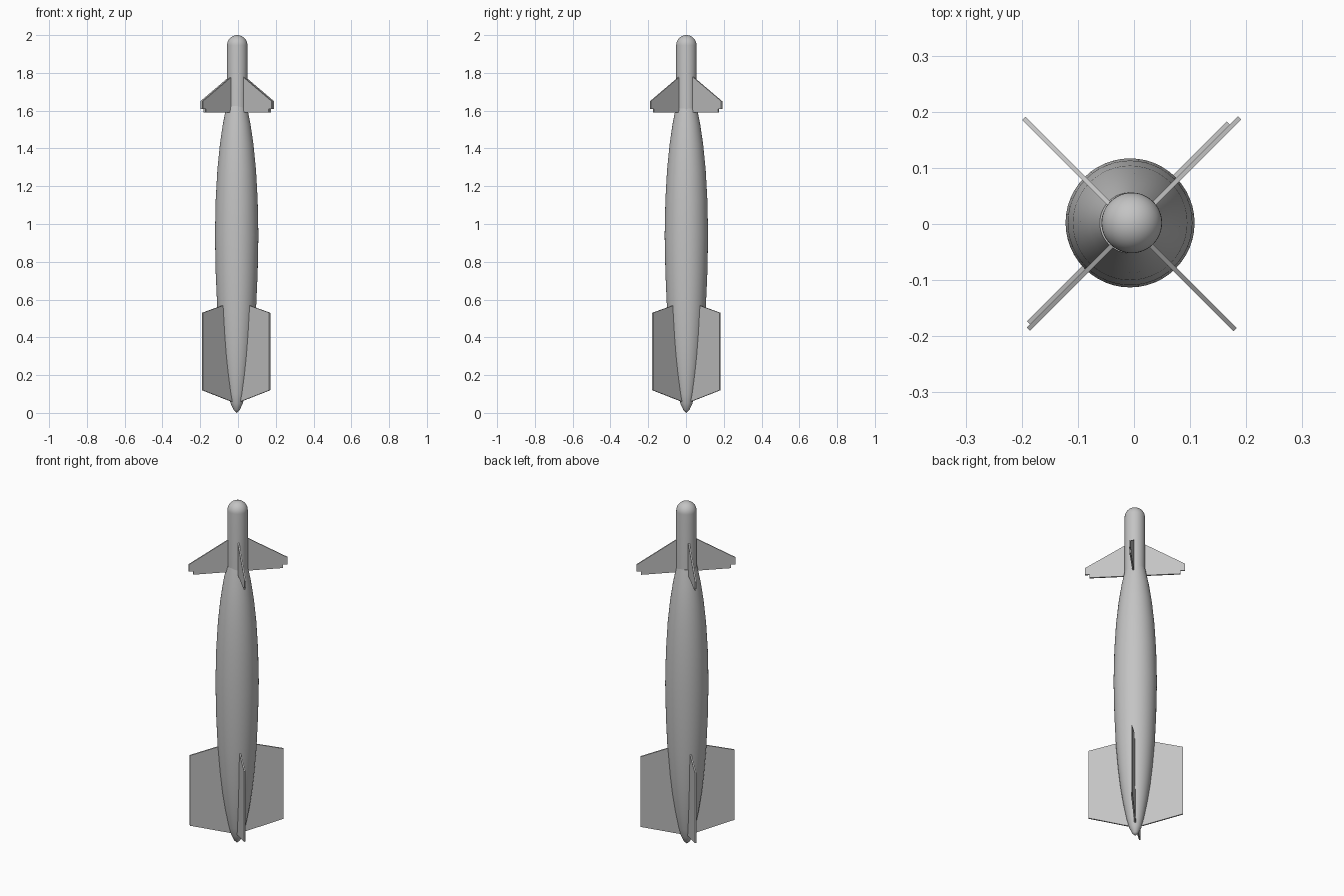
import bpy
import bmesh
import math
from mathutils import Vector

if "Cube" in bpy.data.objects:
    bpy.data.objects.remove(bpy.data.objects["Cube"], do_unlink=True)

# Single painted metal colour
grey = bpy.data.materials.new("plain_grey")
grey.use_nodes = True
grey.diffuse_color = (0.55, 0.55, 0.55, 1)
grey.node_tree.nodes["Principled BSDF"].inputs["Base Color"].default_value = (0.55, 0.55, 0.55, 1)


def add_object(name, bm):
    bmesh.ops.recalc_face_normals(bm, faces=bm.faces)
    mesh = bpy.data.meshes.new(name)
    bm.to_mesh(mesh)
    bm.free()
    mesh.materials.append(grey)
    obj = bpy.data.objects.new(name, mesh)
    bpy.context.collection.objects.link(obj)
    return obj


def lathe(name, profile, center, sides=48):
    """Turn a (radius, height) profile around a vertical axis."""
    bm = bmesh.new()
    verts = [bm.verts.new((r, 0, z)) for r, z in profile]
    edges = [bm.edges.new(pair) for pair in zip(verts, verts[1:])]
    bmesh.ops.spin(bm, geom=verts + edges, cent=(0, 0, 0), axis=(0, 0, 1),
                   angle=math.tau, steps=sides, use_merge=True)
    bmesh.ops.remove_doubles(bm, verts=bm.verts, dist=0.0001)
    obj = add_object(name, bm)
    obj.location = (*center, 0)
    bpy.ops.object.select_all(action="DESELECT")
    obj.select_set(True)
    bpy.context.view_layer.objects.active = obj
    bpy.ops.object.shade_smooth_by_angle(angle=math.radians(35))
    return obj


def fin(name, outline, center, angle, thickness=0.008):
    """Flat plate from a (distance, height) outline, pointing along angle."""
    out = Vector((math.cos(angle), math.sin(angle), 0))
    side = Vector((-out.y, out.x, 0)) * thickness
    base = Vector((*center, 0)) - side / 2
    bm = bmesh.new()
    face = bm.faces.new([bm.verts.new(base + out * d + Vector((0, 0, z)))
                         for d, z in outline])
    extruded = bmesh.ops.extrude_face_region(bm, geom=[face])
    moved = [v for v in extruded["geom"] if isinstance(v, bmesh.types.BMVert)]
    bmesh.ops.translate(bm, verts=moved, vec=side)
    return add_object(name, bm)


# Tapered main body
lathe("main_body", [
    (0, 0), (0.016, 0.015), (0.032, 0.05), (0.045, 0.1), (0.064, 0.2),
    (0.079, 0.3), (0.091, 0.41), (0.103, 0.56), (0.111, 0.74), (0.115, 0.94),
    (0.111, 1.13), (0.102, 1.29), (0.089, 1.42), (0.073, 1.53),
    (0.054, 1.625), (0, 1.625)], (-0.007, 0.002))

# Straight nose with a domed end
radius = 0.054
dome = [(radius * math.cos(a), 2 - radius + radius * math.sin(a))
        for a in [math.pi / 2 * i / 10 for i in range(11)]]
lathe("nose", [(0, 1.55), (radius, 1.55)] + dome, (-0.004, 0.002))

# Four steering fins near the nose and four larger tail fins
front_outline = [(0.02, 1.8), (0.05, 1.78), (0.266, 1.65), (0.266, 1.61),
                 (0.242, 1.61), (0.242, 1.59), (0.02, 1.59)]
tail_outline = [(0.02, 0.59), (0.095, 0.57), (0.252, 0.53), (0.252, 0.12),
                (0.035, 0.06), (0.015, 0.06)]
corners = ["back_left", "back_right", "front_right", "front_left"]
for i, corner in enumerate(corners):
    angle = math.pi / 4 + i * math.pi / 2
    front_center = (0, 0.001) if i % 2 == 0 else (-0.008, 0)
    fin("nose_fin_" + corner, front_outline, front_center, angle)
    fin("tail_fin_" + corner, tail_outline, (-0.01, 0.002), angle)
